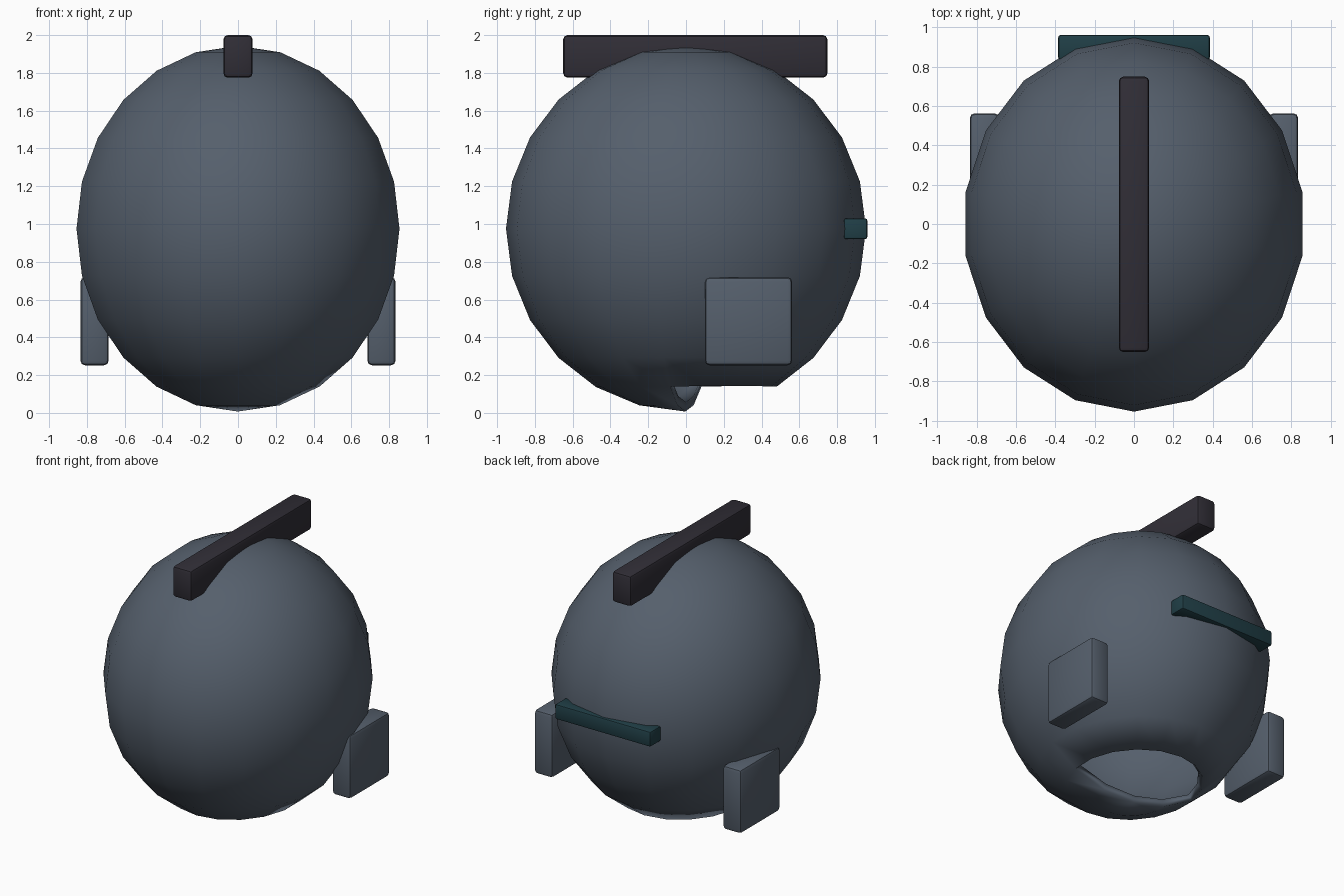
import bpy, bmesh, math
from mathutils import Matrix

if "Cube" in bpy.data.objects:
    bpy.data.objects.remove(bpy.data.objects["Cube"])


def material(name, rgb):
    m = bpy.data.materials.new(name)
    m.diffuse_color = (*rgb, 1.0)
    m.use_nodes = True
    m.node_tree.nodes["Principled BSDF"].inputs["Base Color"].default_value = m.diffuse_color
    return m


SLATE = material("slate_grey", (0.091, 0.115, 0.150))
CHARCOAL = material("charcoal", (0.030, 0.027, 0.037))
TEAL = material("dark_teal", (0.0145, 0.049, 0.062))


def finish(bm, name, mat, angle):
    mesh = bpy.data.meshes.new(name)
    bmesh.ops.recalc_face_normals(bm, faces=bm.faces)
    bm.to_mesh(mesh)
    bm.free()
    obj = bpy.data.objects.new(name, mesh)
    bpy.context.collection.objects.link(obj)
    mesh.materials.append(mat)
    bpy.ops.object.select_all(action='DESELECT')
    obj.select_set(True)
    bpy.context.view_layer.objects.active = obj
    bpy.ops.object.shade_smooth_by_angle(angle=math.radians(angle))
    return obj


def bevelled_box(name, low, high, bevel, segments, mat):
    bm = bmesh.new()
    bmesh.ops.create_cube(bm, size=1.0)
    for v in bm.verts:
        v.co = [l if c < 0 else h for c, l, h in zip(v.co, low, high)]
    bmesh.ops.bevel(bm, geom=bm.edges[:], offset=bevel, segments=segments,
                    profile=0.5, affect='EDGES')
    return finish(bm, name, mat, 25)


# Helmet shell: stretched ball with the rear half of the underside opened
SEGMENTS, RINGS, WALL = 18, 12, 0.05
RADII = (0.868, 0.953, 0.968)
CENTRE_Z = 0.975

bm = bmesh.new()
bmesh.ops.create_uvsphere(bm, u_segments=SEGMENTS, v_segments=RINGS, radius=1.0)
# Put a column of vertices exactly on the front-back axis
if not any(abs(v.co.x) < 1e-4 and v.co.y > 0.99 for v in bm.verts):
    bmesh.ops.rotate(bm, verts=bm.verts, cent=(0, 0, 0),
                     matrix=Matrix.Rotation(math.pi / 2, 3, 'Z'))
opening = []
for f in bm.faces:
    c = f.calc_center_median()
    behind = c.y > 1e-3 or (abs(c.y) < 1e-3 and c.x > 0)
    if c.z < -math.cos(math.radians(30)) and behind:
        opening.append(f)
bmesh.ops.delete(bm, geom=opening, context='FACES')
for v in bm.verts:
    v.co = [c * (r - WALL) for c, r in zip(v.co, RADII)]
    v.co.z += CENTRE_Z
shell = finish(bm, "helmet_shell", SLATE, 35)

# Wall thickness grows outward from the inner ball
solid = shell.modifiers.new("wall", 'SOLIDIFY')
solid.thickness = WALL
solid.offset = 1.0

# Crest bar along the top
bevelled_box("crest_bar", (-0.077, -0.65, 1.775), (0.077, 0.748, 2.0),
             0.022, 2, CHARCOAL)

# Strip across the back
bevelled_box("rear_strip", (-0.385, 0.835, 0.92), (0.385, 0.96, 1.03),
             0.012, 2, TEAL)

# Cheek pods on both sides
for side, label in ((1, "right"), (-1, "left")):
    xs = sorted((side * 0.685, side * 0.834))
    bevelled_box(label + "_cheek_pod", (xs[0], 0.10, 0.252),
                 (xs[1], 0.562, 0.718), 0.024, 2, SLATE)
